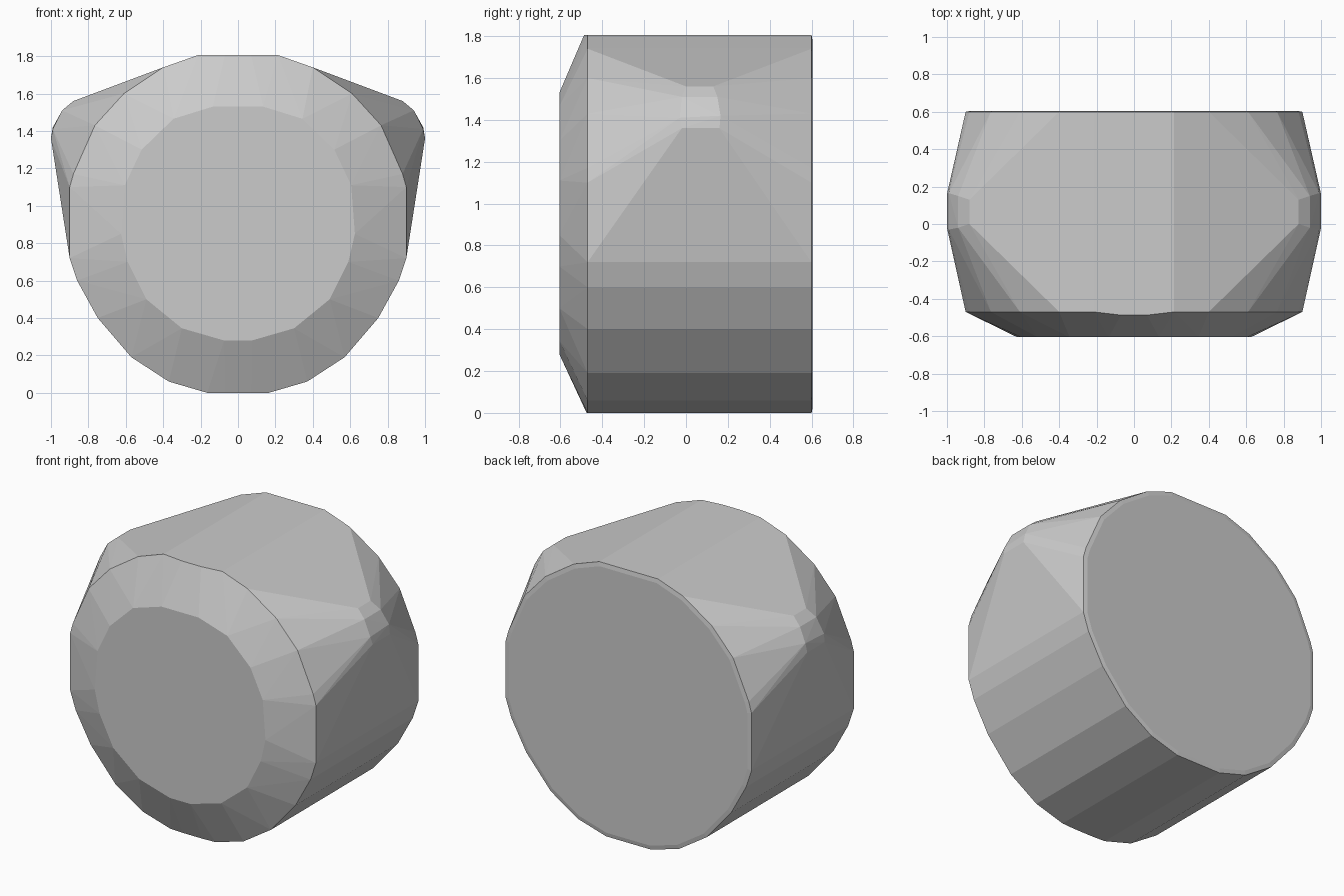
import bpy, bmesh

if "Cube" in bpy.data.objects:
    bpy.data.objects.remove(bpy.data.objects["Cube"])

# right halves of the outlines (x, z), bottom to top
RIM = [(0.165, 0.0), (0.37, 0.06), (0.57, 0.19), (0.75, 0.4), (0.86, 0.6), (0.9, 0.72),
       (0.9, 1.1), (0.88, 1.17), (0.765, 1.43), (0.61, 1.6), (0.4, 1.74), (0.215, 1.805)]
FACE = [(0.075, 0.28), (0.3, 0.345), (0.49, 0.5), (0.59, 0.7), (0.625, 0.85),
        (0.605, 1.11), (0.515, 1.3), (0.345, 1.465), (0.135, 1.53)]
# side knob (x, y, z)
KNOB = [(1.0, -0.02, 1.36), (1.0, 0.16, 1.36), (0.99, -0.03, 1.41), (0.99, 0.165, 1.42),
        (0.94, -0.02, 1.51), (0.94, 0.15, 1.51), (0.88, 0.0, 1.56), (0.88, 0.13, 1.56)]


def ring(profile, y, scale=1.0):
    return [(x * scale, y, 0.9 + (z - 0.9) * scale) for x, z in profile]


# front face, front rim, back rim, slightly inset back face, knobs
points = ring(FACE, -0.605) + ring(RIM, -0.47) + ring(RIM, 0.6)
points += ring(RIM, 0.605, 0.97) + KNOB
# small forward bulge of the rim at top and bottom
points += [(0.07, -0.487, 1.805), (0.07, -0.475, 0.0)]

# wrap everything, mirrored in x, in one faceted shell
bm = bmesh.new()
for x, y, z in points:
    for s in (1, -1):
        bm.verts.new((s * x, y, z))
hull = bmesh.ops.convex_hull(bm, input=bm.verts[:])
loose = [v for v in bm.verts if not v.link_faces]
bmesh.ops.delete(bm, geom=loose, context='VERTS')
bmesh.ops.dissolve_limit(bm, angle_limit=0.01, verts=bm.verts[:], edges=bm.edges[:])
bmesh.ops.recalc_face_normals(bm, faces=bm.faces[:])
mesh = bpy.data.meshes.new("faceted_drum_body")
bm.to_mesh(mesh)
bm.free()
body = bpy.data.objects.new("faceted_drum_body", mesh)
bpy.context.collection.objects.link(body)
